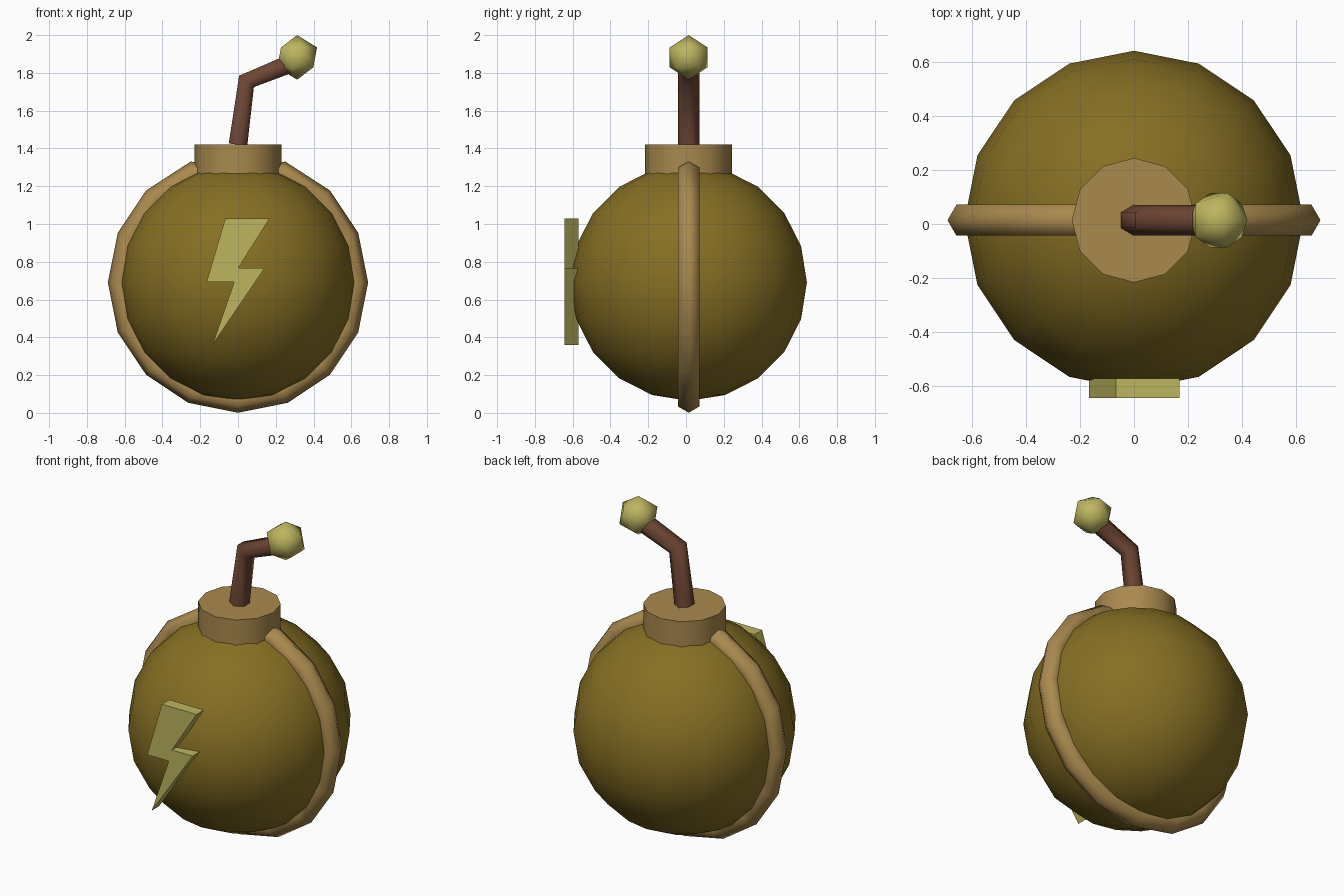
import bpy, bmesh
from math import sin, cos, radians
from mathutils import Vector

if "Cube" in bpy.data.objects:
    bpy.data.objects.remove(bpy.data.objects["Cube"])

YC, ZC = 0.014, 0.69  # centre of the round body


def finish(ob, name, color, angle=None):
    ob.name = name
    mat = bpy.data.materials.new(name + "_colour")
    mat.diffuse_color = (*color, 1)
    mat.use_nodes = True
    mat.node_tree.nodes["Principled BSDF"].inputs["Base Color"].default_value = mat.diffuse_color
    ob.data.materials.append(mat)
    if angle:
        bpy.ops.object.select_all(action='DESELECT')
        ob.select_set(True)
        bpy.context.view_layer.objects.active = ob
        bpy.ops.object.shade_smooth_by_angle(angle=radians(angle))
    return ob


def from_bmesh(bm, name, color, angle=None):
    bmesh.ops.recalc_face_normals(bm, faces=bm.faces)
    me = bpy.data.meshes.new(name)
    bm.to_mesh(me)
    bm.free()
    ob = bpy.data.objects.new(name, me)
    bpy.context.collection.objects.link(ob)
    return finish(ob, name, color, angle)


def hex_tube(name, path, r, phase, color):
    """Six-sided capped tube along a path of (x, z) points."""
    pts = [Vector((x, YC, z)) for x, z in path]
    side = Vector((0, 1, 0))
    bm = bmesh.new()
    rings = []
    for i, p in enumerate(pts):
        t = Vector()
        if i > 0:
            t += (p - pts[i - 1]).normalized()
        if i < len(pts) - 1:
            t += (pts[i + 1] - p).normalized()
        n = t.normalized().cross(side)
        angles = [radians(phase + 60 * k) for k in range(6)]
        rings.append([bm.verts.new(p + r * (cos(a) * n + sin(a) * side)) for a in angles])
    for a, b in zip(rings, rings[1:]):
        for k in range(6):
            j = (k + 1) % 6
            bm.faces.new((a[k], a[j], b[j], b[k]))
    bm.faces.new(rings[0])
    bm.faces.new(rings[-1])
    return from_bmesh(bm, name, color, 65)


OLIVE = (0.24, 0.16, 0.017)
TAN = (0.40, 0.25, 0.076)
BROWN = (0.156, 0.061, 0.034)
YELLOW = (0.51, 0.46, 0.114)

# Round body
bpy.ops.mesh.primitive_uv_sphere_add(segments=16, ring_count=10, radius=0.626, location=(0, YC, ZC))
finish(bpy.context.object, "body", OLIVE, 60)

# Neck collar
bpy.ops.mesh.primitive_cylinder_add(vertices=12, radius=0.23, depth=0.18, location=(0, YC, 1.33))
finish(bpy.context.object, "neck", TAN, 40)

# Seam band round the body, ends tucked into the neck
arc = [(0.623 * cos(radians(67.5 - 22.5 * i)), ZC + 0.623 * sin(radians(67.5 - 22.5 * i)))
       for i in range(15)]
hex_tube("band", [(0.19, 1.255)] + arc + [(-0.19, 1.255)], 0.066, 0, TAN)

# Bent fuse and its spark
hex_tube("fuse", [(0, 1.42), (0.045, 1.755), (0.31, 1.862)], 0.057, 30, BROWN)
bpy.ops.mesh.primitive_ico_sphere_add(subdivisions=1, radius=0.118, location=(0.313, YC, 1.882))
finish(bpy.context.object, "spark", YELLOW, 60)

# Lightning bolt plate on the front
bolt = [(-0.067, 1.03), (0.168, 1.03), (0.002, 0.768), (0.142, 0.768),
        (-0.135, 0.36), (-0.02, 0.694), (-0.166, 0.694)]
bm = bmesh.new()
face = bm.faces.new([bm.verts.new((x, -0.642, z)) for x, z in bolt])
ext = bmesh.ops.extrude_face_region(bm, geom=[face], use_keep_orig=True)
bmesh.ops.translate(bm, vec=(0, 0.072, 0),
                    verts=[v for v in ext["geom"] if isinstance(v, bmesh.types.BMVert)])
from_bmesh(bm, "bolt_plate", YELLOW)
